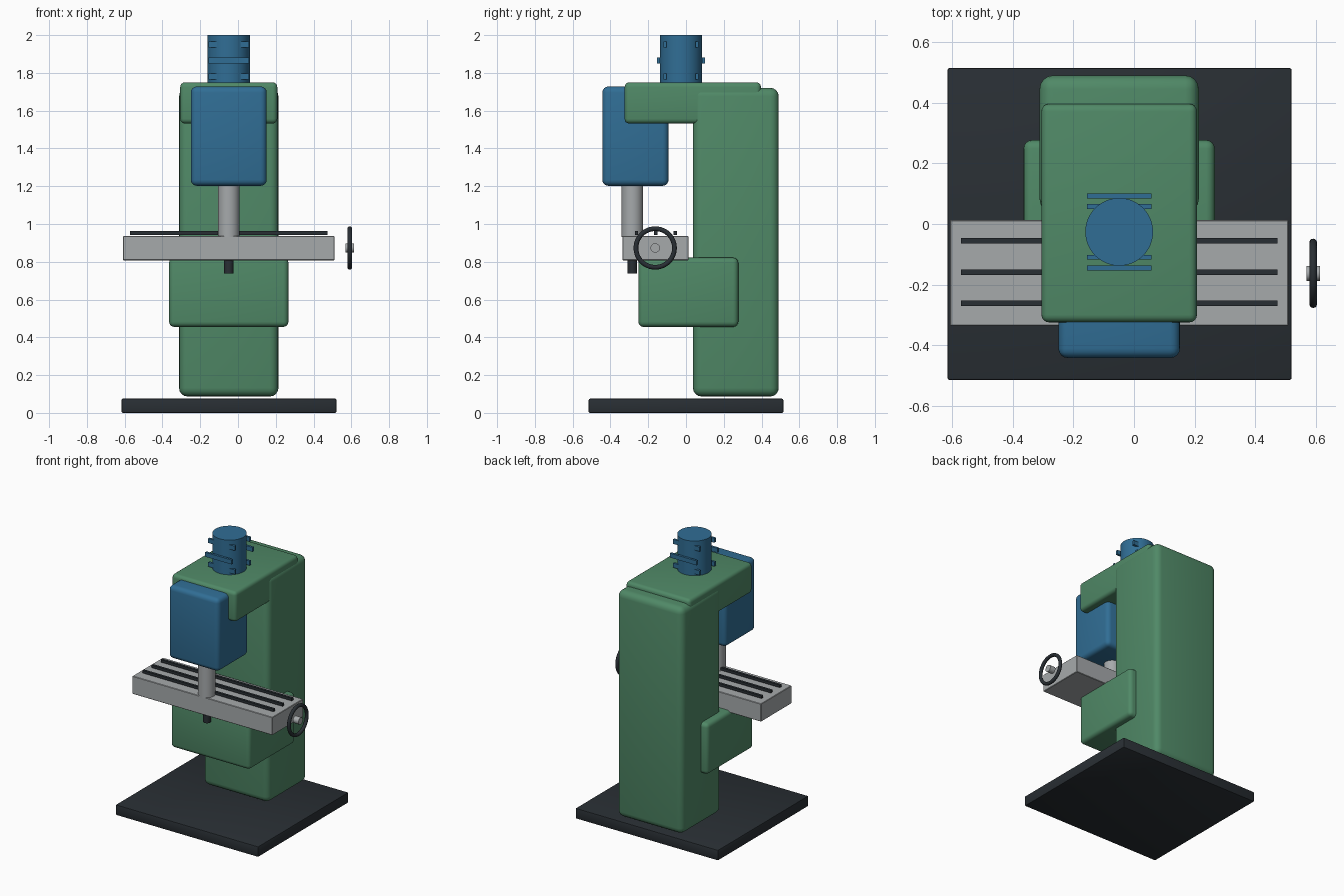
import bpy, math

if "Cube" in bpy.data.objects:
    bpy.data.objects.remove(bpy.data.objects["Cube"])

def material(name, rgb):
    m = bpy.data.materials.new(name)
    m.diffuse_color = (*rgb, 1)
    m.use_nodes = True
    m.node_tree.nodes["Principled BSDF"].inputs["Base Color"].default_value = m.diffuse_color
    return m

GREEN = material("green_paint", (0.08, 0.25, 0.135))
BLUE = material("blue_paint", (0.03, 0.155, 0.3))
DARK = material("dark_metal", (0.022, 0.028, 0.034))
STEEL = material("steel", (0.38, 0.4, 0.41))

def finish(ob, name, mat, smooth=True):
    ob.name = name
    ob.data.materials.append(mat)
    if smooth:
        bpy.ops.object.shade_smooth_by_angle(angle=math.radians(35))
    return ob

def box(name, x, y, z, mat, bevel=0.0, segments=3):
    """Box from (min, max) ranges, with optional rounded edges."""
    bpy.ops.mesh.primitive_cube_add(size=1)
    ob = bpy.context.object
    ob.location = [(a + b) / 2 for a, b in (x, y, z)]
    ob.scale = [b - a for a, b in (x, y, z)]
    bpy.ops.object.transform_apply(location=False, rotation=False, scale=True)
    if bevel:
        mod = ob.modifiers.new("round", 'BEVEL')
        mod.width, mod.segments = bevel, segments
        bpy.ops.object.modifier_apply(modifier=mod.name)
    return finish(ob, name, mat, bevel > 0)

def cylinder(name, x, y, z0, z1, r, mat, verts=48):
    bpy.ops.mesh.primitive_cylinder_add(vertices=verts, radius=r, depth=z1 - z0,
                                        location=(x, y, (z0 + z1) / 2))
    return finish(bpy.context.object, name, mat)

CX = -0.049  # centre line of the machine

# Base plate, column, knee and overarm
box("base_plate", (-0.616, 0.521), (-0.515, 0.515), (0, 0.075), DARK, 0.006, 2)
box("column", (CX - 0.263, CX + 0.263), (0.037, 0.491), (0.087, 1.721), GREEN, 0.045, 4)
box("knee", (CX - 0.316, CX + 0.316), (-0.252, 0.277), (0.455, 0.822), GREEN, 0.028, 4)
box("overarm", (CX - 0.257, CX + 0.257), (-0.325, 0.397), (1.532, 1.75), GREEN, 0.025, 4)

# Head, quill and cutting tool
box("head", (CX - 0.201, CX + 0.201), (-0.443, -0.092), (1.202, 1.728), BLUE, 0.032, 4)
cylinder("quill", CX, -0.284, 0.93, 1.23, 0.057, STEEL)
cylinder("cutting_tool", CX, -0.284, 0.737, 0.95, 0.025, DARK, 24)

# Motor with cooling fins, staggered in and out per level
MY = -0.026
cylinder("motor", CX, MY, 1.72, 2.0, 0.112, BLUE)
for level, (z, off) in enumerate([(1.78, 0.084), (1.865, 0.119), (1.951, 0.084)]):
    for side in (-1, 1):
        y = MY + side * off
        box(f"motor_fin_{level}_{'front' if side < 0 else 'back'}",
            (CX - 0.106, CX + 0.106), (y - 0.008, y + 0.008), (z - 0.016, z + 0.016), BLUE)

# Work table with three slots
box("table", (-0.608, 0.51), (-0.336, 0.013), (0.808, 0.937), STEEL, 0.003, 1)
for i, y in enumerate((-0.262, -0.16, -0.056)):
    box(f"table_slot_{i}", (-0.571, 0.474), (y - 0.009, y + 0.009), (0.943, 0.962), DARK)

# Handwheel and its hub
WHEEL = (0.592, -0.163, 0.873)
bpy.ops.mesh.primitive_torus_add(major_radius=0.102, minor_radius=0.0125, major_segments=48,
                                 minor_segments=12, location=WHEEL, rotation=(0, math.pi / 2, 0))
finish(bpy.context.object, "handwheel", DARK)
bpy.ops.mesh.primitive_cylinder_add(vertices=24, radius=0.025, depth=0.044,
                                    location=WHEEL, rotation=(0, math.pi / 2, 0))
finish(bpy.context.object, "handwheel_hub", STEEL)
